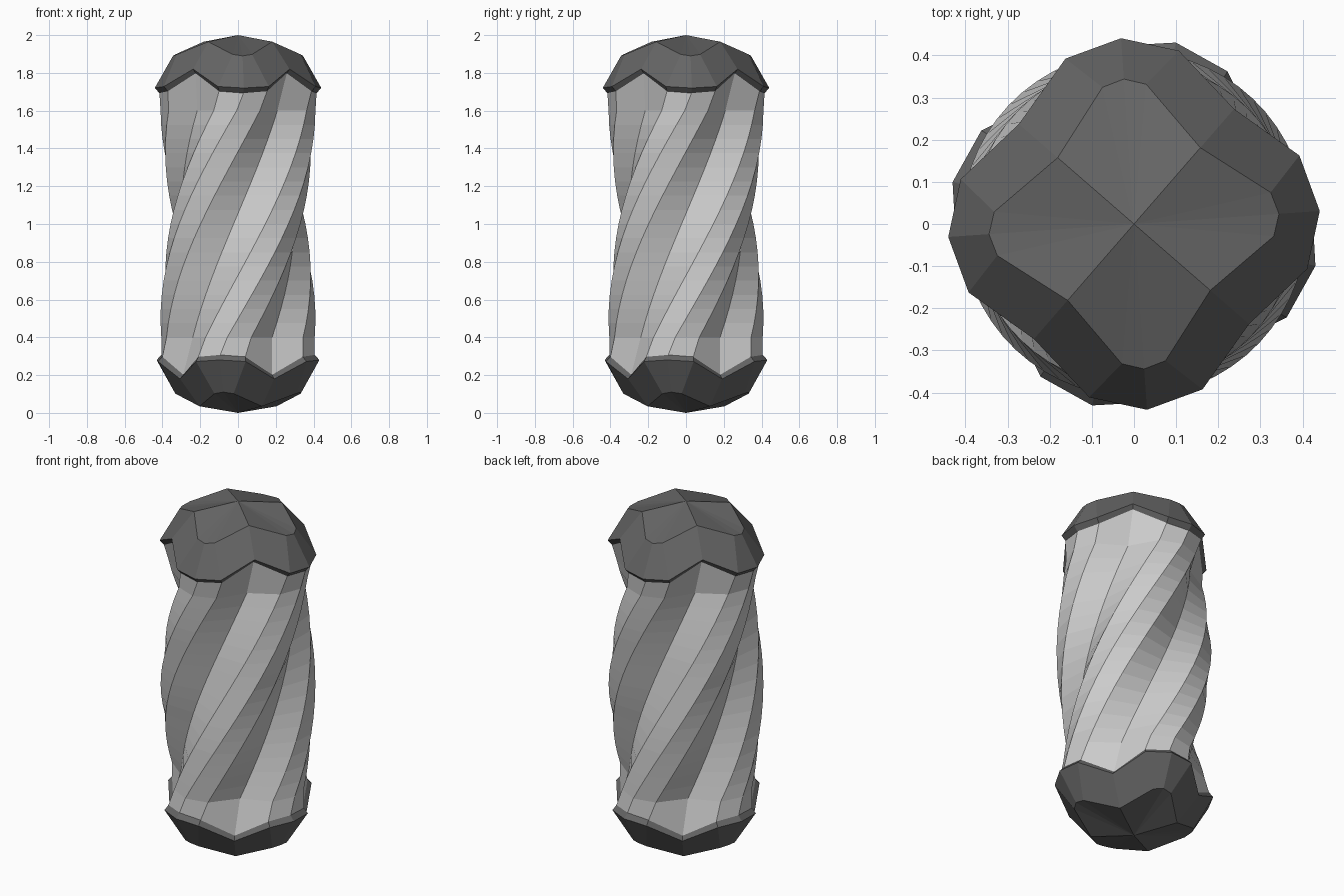
import bpy, bmesh
from math import cos, sin, radians

if "Cube" in bpy.data.objects:
    bpy.data.objects.remove(bpy.data.objects["Cube"])

BOTTOM, TOP = -103.0, 4.0   # heading of one lobe below and above the twist


def ring(bm, base, lobe, side, valley, half=18.5):
    """Four-lobed section of 16 points; each argument is (radius, z)."""
    pts = []
    for k in range(4):
        for off, (r, z) in ((-half, side), (0, lobe), (half, side), (45, valley)):
            a = radians(base + k * 90 + off)
            pts.append(bm.verts.new((r * cos(a), r * sin(a), z)))
    return pts


def bridge(bm, a, b):
    n = len(a)
    for i in range(n):
        bm.faces.new((a[i], a[(i + 1) % n], b[(i + 1) % n], b[i]))


def finish(bm, name, mat=None):
    bmesh.ops.recalc_face_normals(bm, faces=bm.faces[:])
    me = bpy.data.meshes.new(name)
    bm.to_mesh(me)
    bm.free()
    ob = bpy.data.objects.new(name, me)
    bpy.context.collection.objects.link(ob)
    if mat:
        me.materials.append(mat)
    return ob


# Lobe, side and valley points of each cap level: radius, distance from end
INNER = ((.345, .11), (.333, .102), (.24, .035))
RIM = ((.442, .28), (.425, .272), (.362, .18))
BAND = ((.417, .307), (.402, .297), (.342, .202))


def level(spec, top):
    return [(r, 2 - d if top else d) for r, d in spec]


dark = bpy.data.materials.new("dark_grey")
dark.diffuse_color = (.13, .13, .13, 1)
dark.use_nodes = True
dark.node_tree.nodes["Principled BSDF"].inputs["Base Color"].default_value = dark.diffuse_color

# Domed end caps with a thin undercut band
for name, top in (("bottom_cap", False), ("top_cap", True)):
    bm = bmesh.new()
    base = TOP if top else BOTTOM
    apex = bm.verts.new((0, 0, 2 if top else 0))
    inner = ring(bm, base, *level(INNER, top), half=9)
    rim = ring(bm, base, *level(RIM, top))
    band = ring(bm, base, *level(BAND, top))
    for i in range(16):
        bm.faces.new((apex, inner[i], inner[(i + 1) % 16]))
    bridge(bm, inner, rim)
    bridge(bm, rim, band)
    finish(bm, name, dark)

# Twisted four-lobed column
bm = bmesh.new()
rings = [ring(bm, BOTTOM, *level(BAND, False))]
N = 16
for i in range(N + 1):
    t = i / N
    z = .4 + 1.2 * t
    rings.append(ring(bm, BOTTOM + 5 + 97 * t, (.41, z), (.385, z), (.30, z)))
rings.append(ring(bm, BOTTOM + 107, *level(BAND, True)))
for a, b in zip(rings, rings[1:]):
    bridge(bm, a, b)
finish(bm, "twisted_column")
